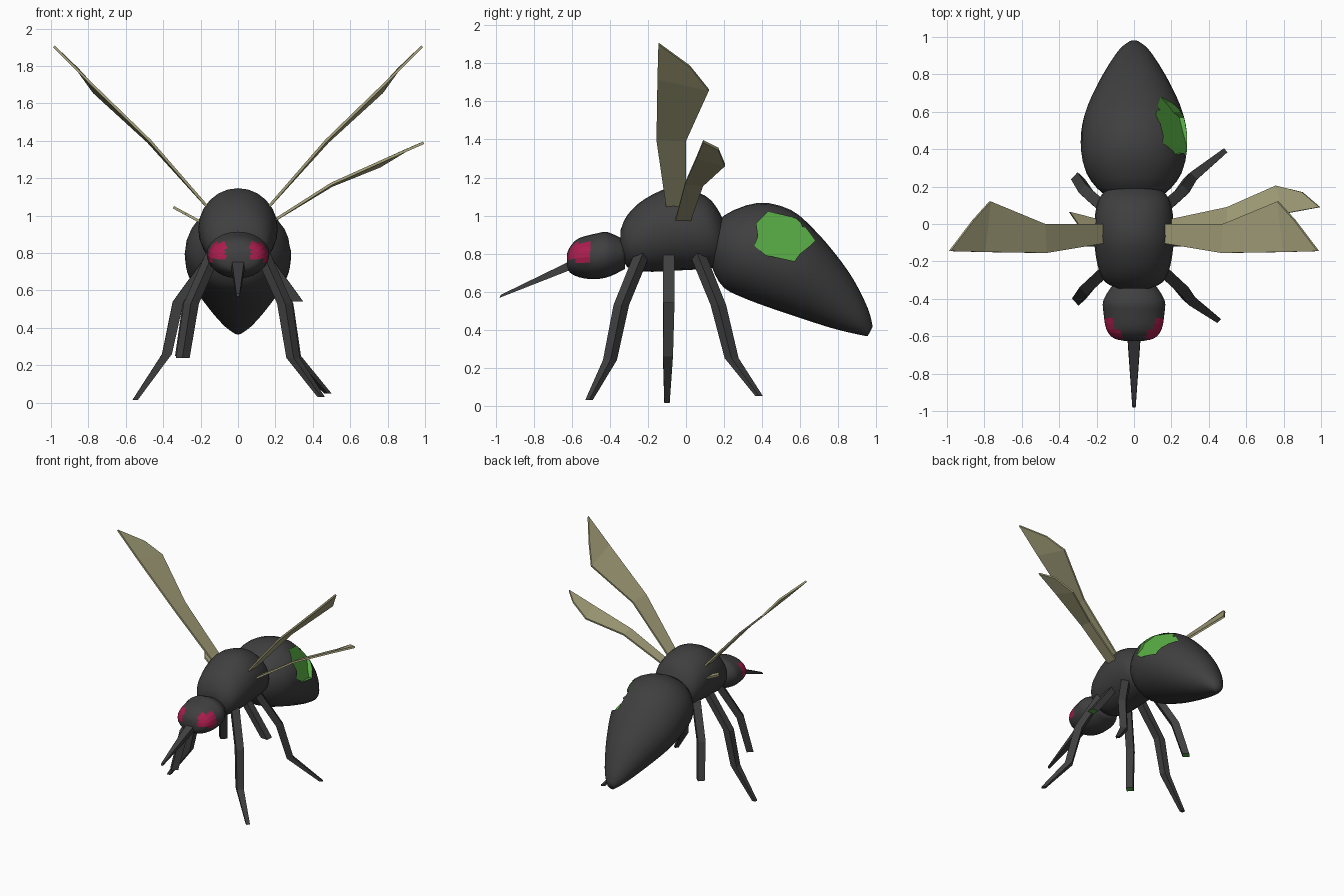
import bpy, bmesh, math
from mathutils import Vector as V

if "Cube" in bpy.data.objects:
    bpy.data.objects.remove(bpy.data.objects["Cube"])


def mat(name, col):
    m = bpy.data.materials.new(name)
    m.diffuse_color = (*col, 1)
    m.use_nodes = True
    m.node_tree.nodes["Principled BSDF"].inputs["Base Color"].default_value = m.diffuse_color
    return m


DARK = mat("charcoal shell", (0.05, 0.05, 0.05))
WING = mat("dull wing", (0.38, 0.36, 0.20))
GREEN = mat("green flesh", (0.10, 0.42, 0.06))
RED = mat("crimson eye", (0.40, 0.012, 0.075))


def finish(name, bm, mats):
    bmesh.ops.recalc_face_normals(bm, faces=bm.faces[:])
    me = bpy.data.meshes.new(name)
    bm.to_mesh(me)
    bm.free()
    for m in mats:
        me.materials.append(m)
    ob = bpy.data.objects.new(name, me)
    bpy.context.collection.objects.link(ob)
    return ob


def skin(rings):
    """Bridge matching point rings and cap both ends; returns bmesh and end cap."""
    bm = bmesh.new()
    vs = [[bm.verts.new(p) for p in r] for r in rings]
    n = len(vs[0])
    for a, b in zip(vs, vs[1:]):
        for i in range(n):
            j = (i + 1) % n
            bm.faces.new((a[i], a[j], b[j], b[i]))
    bm.faces.new(vs[0])
    return bm, bm.faces.new(vs[-1])


def spline(keys, steps):
    """Catmull-Rom through tuples."""
    k = [keys[0]] + keys + [keys[-1]]
    out = []
    for i in range(1, len(k) - 2):
        for s in range(steps):
            t = s / steps
            out.append([0.5 * (2 * b + (c - a) * t + (2 * a - 5 * b + 4 * c - d) * t * t
                               + (3 * b - a - 3 * c + d) * t ** 3)
                        for a, b, c, d in zip(*k[i - 1:i + 3])])
    return out + [keys[-1]]


def body(name, keys, mats, segs=24, steps=3, rule=None):
    """Loft of ovals: bottom y,z, top y,z, half width."""
    rings = []
    for by, bz, ty, tz, w in spline(keys, steps):
        c, h = V((0, by + ty, bz + tz)) / 2, V((0, ty - by, tz - bz)) / 2
        rings.append([c + h * math.cos(a) + V((w * math.sin(a), 0, 0))
                      for a in (2 * math.pi * i / segs for i in range(segs))])
    bm, _ = skin(rings)
    for f in bm.faces:
        f.smooth = True
        if rule and rule(f.calc_center_median()):
            f.material_index = 1
            f.smooth = False
    return finish(name, bm, mats)


# Thorax
body("thorax", [(-.345, .81, -.345, .92, .08), (-.31, .73, -.31, 1.0, .155),
                (-.22, .705, -.22, 1.085, .195), (-.07, .71, -.07, 1.147, .213),
                (.10, .72, .10, 1.105, .20), (.18, .74, .18, 1.01, .15),
                (.212, .81, .212, .92, .07)], [DARK])

# Head, with the eyes coloured as patches of its faces
body("head", [(-.625, .73, -.625, .80, .05), (-.61, .70, -.61, .835, .11),
              (-.56, .675, -.565, .88, .148), (-.48, .665, -.47, .906, .163),
              (-.40, .68, -.41, .912, .163), (-.32, .72, -.32, .87, .11)],
     [DARK, RED],
     rule=lambda c: c.y < -.51 and abs(c.x) > .07 and .762 < c.z < .862)

# Abdomen
abdomen = body("abdomen", [(.13, .80, .145, .90, .07), (.14, .72, .20, 1.0, .17),
                           (.20, .62, .38, 1.067, .26), (.32, .56, .55, 1.03, .285),
                           (.47, .505, .67, .93, .268), (.62, .455, .78, .805, .215),
                           (.76, .41, .88, .665, .15), (.88, .38, .957, .51, .085),
                           (.955, .365, .982, .415, .03)], [DARK, GREEN], 28)

# Ragged wound cut into the abdomen's side
outline = [(.37, .96), (.38, .89), (.36, .84), (.42, .79), (.48, .78), (.57, .76),
           (.60, .80), (.65, .84), (.68, .87), (.66, .93), (.61, .94), (.60, .98),
           (.52, 1.0), (.43, 1.02), (.40, .99)]
floor = [V((.19 - .37 * (y - .52) - .54 * (z - .89), y, z)) for y, z in outline]
bm, _ = skin([floor, [V((.5, p.y, p.z)) for p in floor]])
for f in bm.faces:
    f.material_index = 1
cutter = finish("wound_cutter", bm, [DARK, GREEN])
cutter.hide_render = True
cutter.hide_set(True)
cut = abdomen.modifiers.new("wound", 'BOOLEAN')
cut.operation = 'DIFFERENCE'
cut.solver = 'EXACT'
cut.object = cutter
bpy.context.view_layer.objects.active = abdomen
bpy.ops.object.modifier_apply(modifier=cut.name)


def limb(name, pts, radii, u, v, cut_end=False):
    """Four-sided tapering tube along points."""
    rings = [[V(p) + r * (a * u + b * v) for a, b in ((1, 1), (1, -1), (-1, -1), (-1, 1))]
             for p, r in zip(pts, radii)]
    bm, cap = skin(rings)
    cap.material_index = int(cut_end)
    return finish(name, bm, [DARK, GREEN])


# Proboscis
limb("proboscis", [(0, -.57, .755), (0, -.978, .575)], [.037, .009],
     V((1, 0, 0)), V((0, .45, .89)))

# Legs: joints on the right side, mirrored; some are severed with green ends
LEGS = {
    "front": [(.13, -.23, .80), (.25, -.34, .53), (.295, -.40, .24), (.445, -.51, .03)],
    "middle": [(.13, -.09, .80), (.32, -.09, .54), (.38, -.095, .26), (.55, -.10, .015)],
    "back": [(.13, .06, .80), (.255, .17, .53), (.30, .24, .25), (.48, .385, .05)],
}
KEPT = {("front", 1): 4, ("middle", 1): 2, ("back", 1): 4,
        ("front", -1): 3, ("middle", -1): 4, ("back", -1): 3}
for (leg, side), count in KEPT.items():
    pts = [V((x * side, y, z)) for x, y, z in LEGS[leg]]
    d = pts[-1] - pts[0]
    d.z = 0
    d.normalize()
    limb(f"{leg}_leg_{'right' if side > 0 else 'left'}", pts[:count],
         [.03, .029, .026, .014][:count], d, V((-d.y, d.x, 0)), count < 4)


def wing(name, lead, trail, side):
    bm = bmesh.new()
    a, b = [[bm.verts.new((x * side, y, z)) for x, y, z in e] for e in (lead, trail)]
    for i in range(len(a) - 1):
        bm.faces.new((a[i], a[i + 1], b[i + 1], b[i]))
    ob = finish(name, bm, [WING])
    m = ob.modifiers.new("thickness", 'SOLIDIFY')
    m.thickness = .014
    m.offset = 0


# Wings: two large, one small, one torn stub
for side, s in ((1, "right"), (-1, "left")):
    wing("large_wing_" + s,
         [(.14, -.10, 1.02), (.47, -.155, 1.40), (.80, -.15, 1.72), (.985, -.145, 1.905)],
         [(.14, .0, 1.02), (.48, .0, 1.395), (.77, .12, 1.66), (.86, .02, 1.785)], side)
wing("small_wing_right",
     [(.17, -.06, .96), (.50, -.005, 1.17), (.80, .055, 1.305), (.993, .09, 1.39)],
     [(.17, .02, .96), (.50, .09, 1.16), (.76, .205, 1.265), (.90, .17, 1.35)], 1)
wing("torn_wing_left",
     [(.17, -.06, .95), (.28, -.03, 1.01)],
     [(.17, .02, .95), (.345, .065, 1.045)], -1)
